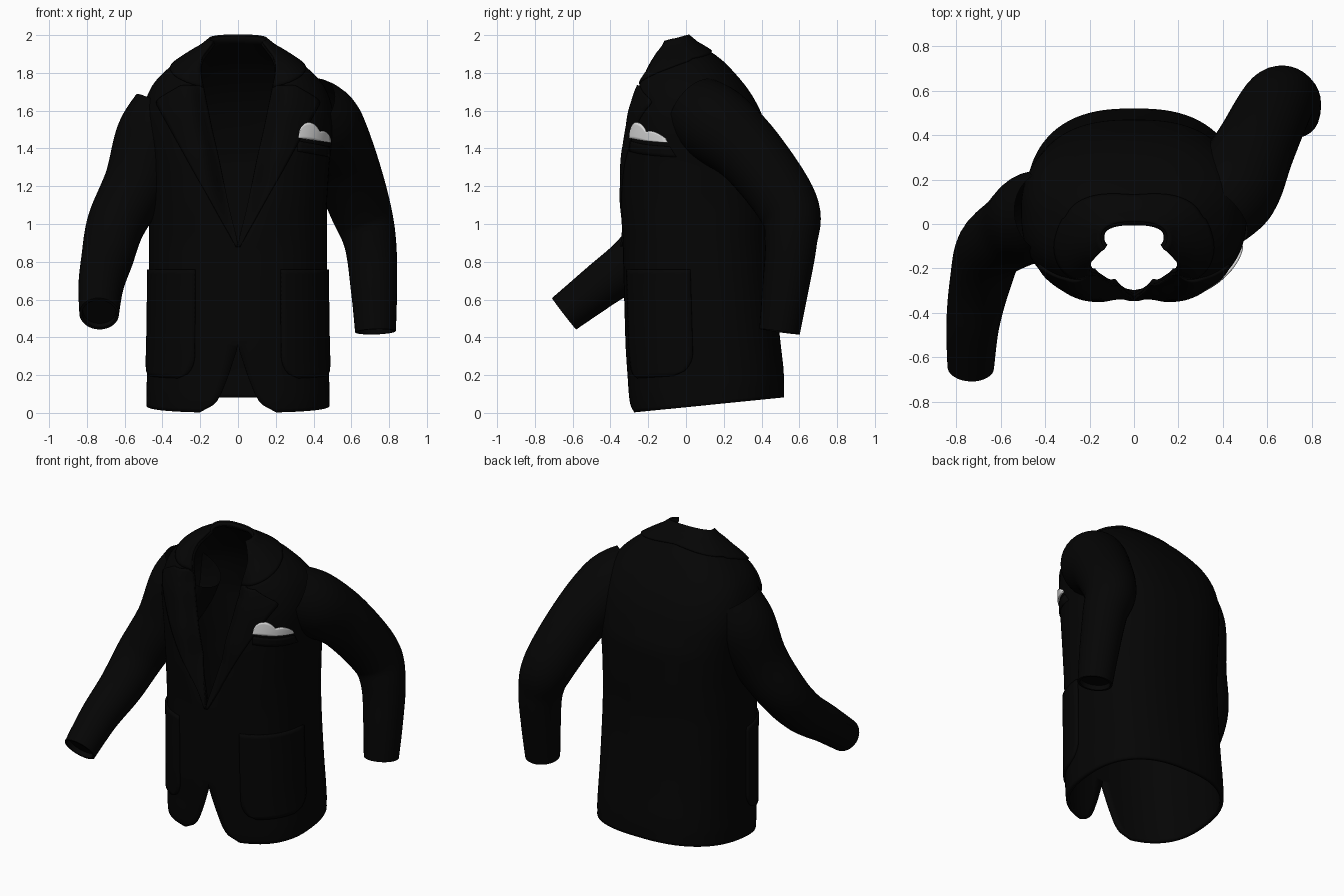
import bpy, bmesh, math
from mathutils import Vector

if "Cube" in bpy.data.objects:
    bpy.data.objects.remove(bpy.data.objects["Cube"])

def material(name, rgb):
    m = bpy.data.materials.new(name)
    m.diffuse_color = (*rgb, 1)
    m.use_nodes = True
    m.node_tree.nodes["Principled BSDF"].inputs["Base Color"].default_value = m.diffuse_color
    return m

BLACK = material("black cloth", (0.0014, 0.0014, 0.0014))
WHITE = material("white silk", (0.72, 0.72, 0.72))

# Torso levels: z, half width, widest y, front y, back y, front edge x
LEVELS = [
    (0.00, .485, .10, -.29, .52, .21), (0.04, .485, .10, -.30, .52, .125),
    (0.10, .485, .10, -.305, .52, .09),
    (0.20, .48, .10, -.31, .515, .05), (0.35, .475, .10, -.32, .50, 0),
    (0.70, .47, .09, -.33, .47, 0), (0.90, .47, .08, -.335, .46, 0),
    (1.10, .47, .08, -.355, .47, .05), (1.35, .487, .08, -.36, .47, .10),
    (1.50, .51, .07, -.34, .43, .135), (1.60, .505, .06, -.33, .395, .155),
    (1.70, .475, .05, -.305, .34, .175),
    (1.77, .43, .03, -.28, .285, .19), (1.82, .375, .02, -.25, .24, .20),
    (1.87, .30, 0, -.21, .17, .195), (1.91, .225, -.03, -.17, .09, .175),
    (1.955, .125, -.07, -.125, -.015, .115)]
TOP = 1.955

def lerp(table, z):
    if z <= table[0][0]:
        return table[0][1:]
    for a, b in zip(table, table[1:]):
        if z <= b[0]:
            k = (z - a[0]) / (b[0] - a[0])
            return tuple(p + (q - p) * k for p, q in zip(a[1:], b[1:]))
    return table[-1][1:]

def level(z):
    d = .03 if z > .3 else .012
    s = [lerp(LEVELS, z + k) for k in (-d, 0, d)]
    return [sum(c) / 3 for c in zip(*s)]

E = 0.78

def spow(v, e=E):
    return math.copysign(abs(v) ** e, v)

def angle_at(x, z):
    return math.asin(min(.99, max(0, x / level(z)[0])) ** (1 / E))

def raw(t, z):
    w, yc, yf, yb, x0 = level(z)
    c = math.cos(t)
    y = yc - spow(c) * (yc - yf) if c > 0 else yc - spow(c, .88) * (yb - yc)
    x = w * spow(math.sin(t))
    if c > 0:   # lapel edge rolls inwards
        ramp = min(1, max(0, (z - .9) / .3)) * min(1, max(0, (1.9 - z) / .25))
        y += .09 * ramp * math.exp(-((abs(x) - x0) / .06) ** 2)
    lift = .08 * (y + .3) / .8 * max(0, 1 - z / .5)   # hem rises to the back
    lift += .042 * (.5 - .5 * c) * max(0, (z - 1.80) / (TOP - 1.80))   # neck arch
    return Vector((x, y, z + lift))

def surface(t, z, off=0):
    p = raw(t, z)
    if off:
        h = .02
        n = (raw(t + h, z) - raw(t - h, z)).cross(raw(t, z + h) - raw(t, z - h))
        p += n.normalized() * off
    return p

def make(name, verts, faces, mat, fix=False):
    me = bpy.data.meshes.new(name)
    me.from_pydata([tuple(v) for v in verts], [], faces)
    if fix:
        bm = bmesh.new()
        bm.from_mesh(me)
        bmesh.ops.recalc_face_normals(bm, faces=bm.faces)
        bm.to_mesh(me)
        bm.free()
    ob = bpy.data.objects.new(name, me)
    bpy.context.collection.objects.link(ob)
    me.materials.append(mat)
    bpy.ops.object.select_all(action='DESELECT')
    ob.select_set(True)
    bpy.context.view_layer.objects.active = ob
    bpy.ops.object.shade_smooth_by_angle(angle=math.radians(50))
    return ob

def patch(name, fn, nu, nv, off, thick, mat=BLACK, mirror=True):
    """Plate lying on the torso; fn(u, v) gives angle and height."""
    verts = [surface(*fn(i / nu, j / nv), off) for j in range(nv + 1) for i in range(nu + 1)]
    r = nu + 1
    faces = [(j*r + i, j*r + i + 1, (j+1)*r + i + 1, (j+1)*r + i)
             for j in range(nv) for i in range(nu)]
    ob = make(name, verts, faces, mat)
    if mirror:
        m = ob.modifiers.new("Mirror", 'MIRROR')
        m.use_clip = True
        m.merge_threshold = .002
    s = ob.modifiers.new("Thickness", 'SOLIDIFY')
    s.thickness, s.offset = thick, -1
    return ob

# Torso shell, open at the neck and hem
def torso(u, v):
    z = TOP * v
    t0 = angle_at(level(z)[4], z) if level(z)[4] > .004 else 0
    return t0 + (math.pi - t0) * u, z
patch("torso", torso, 44, 96, 0, .022)

# Lapels
OUTER = [(.88, .012), (1.2, .19), (1.64, .43), (1.665, .41), (1.73, .30)]
def lapel(u, v):
    z = .88 + .85 * v
    a = level(z)[4]
    return angle_at(a + (lerp(OUTER, z)[0] - a) * u, z), z
patch("lapel", lapel, 12, 50, .011, .016)

# Collar wrapping the neck
LOWER = [(0, 1.72), (.22, 1.80), (.45, 1.865), (1, 1.89)]
def collar(u, v):
    lo = lerp(LOWER, u)[0]
    z = lo + (TOP - lo) * v
    t0 = angle_at(level(z)[4], z)
    return t0 + (math.pi - t0) * u, z
patch("collar", collar, 36, 12, .010, .014)

# Patch pockets on the hips, rounded at the bottom
def hip_pocket(u, v):
    z = .18 + .58 * v
    k = max(0, 1 - (z - .18) / .12)
    cut = .22 * (1 - math.sqrt(max(0, 1 - k * k)))
    return .40 + cut + (1.08 - 2 * cut) * u, z
patch("hip_pocket", hip_pocket, 16, 24, .013, .018)

# Breast pocket welt on the wearer's left
def welt(u, v):
    x = .315 + .165 * u
    z = 1.385 + .055 * v - .03 * u
    return angle_at(x, z), z
patch("breast_pocket", welt, 8, 3, .007, .011, mirror=False)

# Pocket square with two puffs
def silk(u, v):
    x = .315 + .165 * u
    puff = lambda c, r, h: h * math.sqrt(max(0, 1 - ((x - c) / r) ** 2))
    lo = 1.455 - .14 * (x - .315)
    z = lo + max(.004, puff(.375, .06, .09), puff(.445, .038, .055)) * v
    return angle_at(x, z), z
patch("pocket_square", silk, 24, 6, .012, .014, WHITE, False)

# Sleeves: smooth tubes through centre points with radii
def catmull(pts, n):
    p = [pts[0]] + pts + [pts[-1]]
    out = []
    for i in range(1, len(p) - 2):
        for k in range(n):
            t = k / n
            out.append(tuple(.5 * (2*b + (c - a)*t + (2*a - 5*b + 4*c - d)*t*t + (3*b - a - 3*c + d)*t**3)
                             for a, b, c, d in zip(*p[i-1:i+3])))
    return out + [pts[-1]]

def sleeve(name, pts, n=32):
    path = catmull(pts, 8)
    rings = []
    for i, q in enumerate(path):
        d = Vector(path[min(i + 1, len(path) - 1)][:3]) - Vector(path[max(i - 1, 0)][:3])
        rings.append((Vector(q[:3]), d.normalized(), q[3]))
    c, d, r = rings[-1]
    rings += [(c, d, r * .86), (c - d * .03, d, r * .84)]   # recessed cuff
    verts = []
    for c, d, r in rings:
        a = d.cross(Vector((1, 0, 0))).normalized()
        b = d.cross(a)
        verts += [c + (a * math.cos(2*math.pi*k/n) + b * math.sin(2*math.pi*k/n)) * r for k in range(n)]
    faces = [(j*n + k, j*n + (k+1) % n, (j+1)*n + (k+1) % n, (j+1)*n + k)
             for j in range(len(rings) - 1) for k in range(n)]
    faces.append(tuple((len(rings) - 1) * n + k for k in range(n)))
    make(name, verts, faces, BLACK, True)

sleeve("sleeve_back_swing", [
    (.36, .05, 1.61, .185), (.45, .16, 1.525, .208), (.545, .345, 1.365, .182),
    (.645, .54, 1.09, .163), (.70, .555, .90, .138), (.72, .525, .65, .122), (.728, .495, .43, .108)])
sleeve("sleeve_forward_swing", [
    (-.37, .05, 1.60, .19), (-.445, .03, 1.45, .205), (-.535, -.025, 1.22, .175),
    (-.645, -.11, 1.0, .155), (-.692, -.26, .82, .138), (-.725, -.45, .675, .12), (-.735, -.645, .525, .105)])
